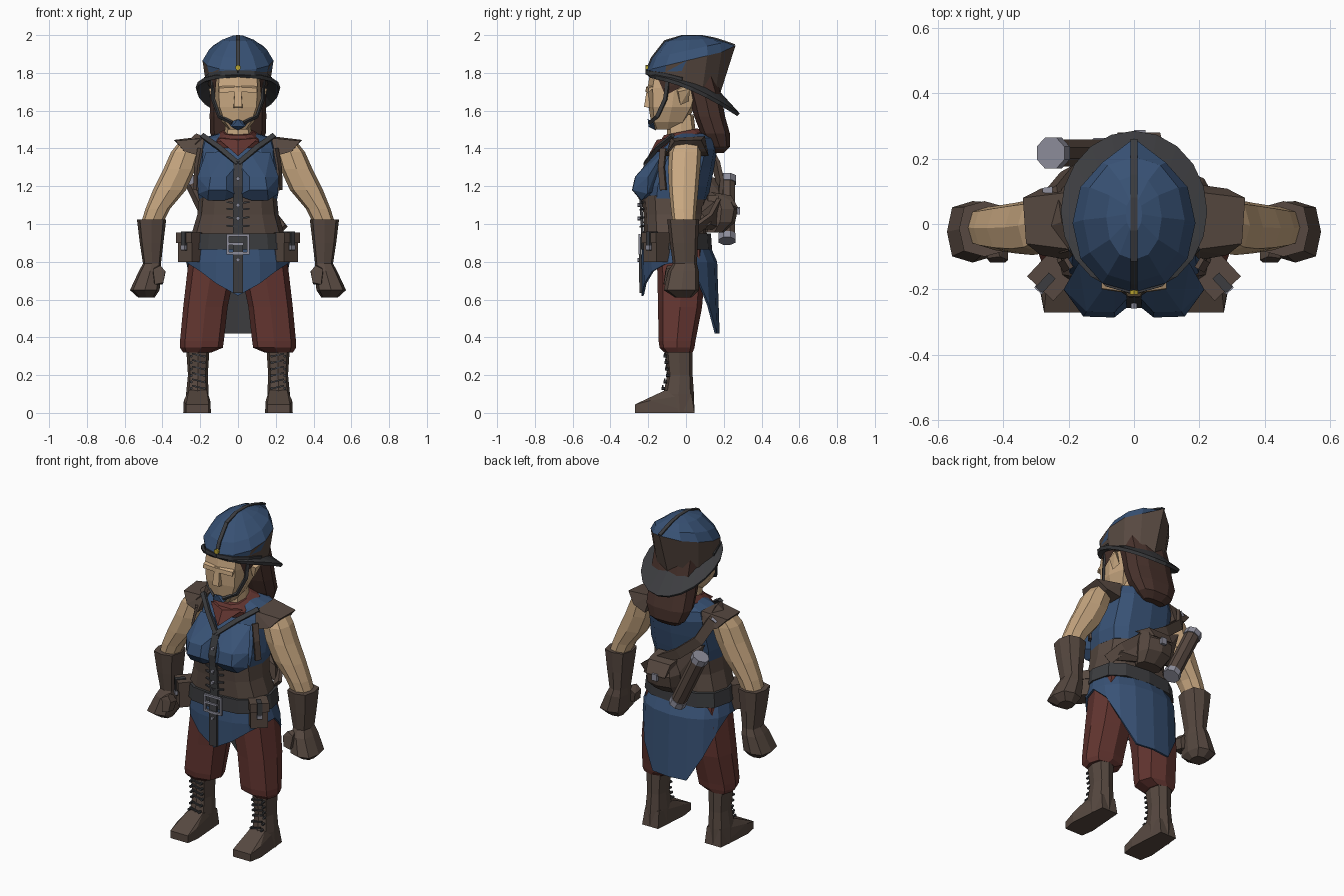
import bpy, bmesh
from math import sin, cos, pi
from mathutils import Vector as V


def mat(name, r, g, b):
    m = bpy.data.materials.new(name)
    m.diffuse_color = (r, g, b, 1)
    return m


BLUE = mat("blue_cloth", .04, .085, .18)
SKIN = mat("skin", .58, .39, .22)
BROWN = mat("brown_leather", .095, .066, .052)
RED = mat("red_cloth", .125, .036, .03)
DARK = mat("dark_trim", .045, .046, .05)
HAIR = mat("brown_hair", .065, .032, .025)
METAL = mat("metal", .27, .27, .33)
GOLD = mat("gold", .5, .38, .03)


def finish(name, bm, m, mirror=False, fix=True):
    if fix:
        bmesh.ops.recalc_face_normals(bm, faces=bm.faces)
    me = bpy.data.meshes.new(name)
    bm.to_mesh(me)
    bm.free()
    ob = bpy.data.objects.new(name, me)
    bpy.context.collection.objects.link(ob)
    me.materials.append(m)
    if mirror:
        ob.modifiers.new("mirror", 'MIRROR').use_mirror_merge = False
    return ob


def skin_rings(bm, rings, cap=True):
    vs = [[bm.verts.new(p) for p in r] for r in rings]
    n = len(vs[0])
    for a, b in zip(vs, vs[1:]):
        for i in range(n):
            j = (i + 1) % n
            bm.faces.new((a[i], a[j], b[j], b[i]))
    if cap:
        bm.faces.new(vs[0])
        bm.faces.new(vs[-1])


def oval(z, x0, x1, y0, y1, tilt=0, n=8, p=.75):
    cx, cy, rx, ry = (x0 + x1) / 2, (y0 + y1) / 2, (x1 - x0) / 2, (y1 - y0) / 2
    out = []
    for i in range(n):
        c, s = cos(2 * pi * i / n), sin(2 * pi * i / n)
        dx = rx * (abs(c) ** p) * (1 if c > 0 else -1)
        dy = ry * (abs(s) ** p) * (1 if s > 0 else -1)
        out.append((cx + dx, cy + dy, z + tilt * dy))
    return out


def loft(name, m, rings, n=8, p=.75, mirror=False):
    """Rings are (z, x0, x1, y0, y1[, tilt])."""
    bm = bmesh.new()
    skin_rings(bm, [oval(*r, n=n, p=p) for r in rings])
    return finish(name, bm, m, mirror)


def mid(rings):
    """Centred rings (z, half width, y0, y1[, tilt])."""
    return [(r[0], -r[1], r[1]) + tuple(r[2:]) for r in rings]


def hull(name, m, pts, mirror=False):
    bm = bmesh.new()
    for p in pts:
        bm.verts.new(p)
    bmesh.ops.convex_hull(bm, input=bm.verts)
    bmesh.ops.dissolve_limit(bm, angle_limit=.03, verts=bm.verts, edges=bm.edges)
    return finish(name, bm, m, mirror)


def box(name, m, x0, x1, y0, y1, z0, z1, mirror=False):
    return hull(name, m, [(x, y, z) for x in (x0, x1) for y in (y0, y1) for z in (z0, z1)], mirror)


def rod(name, m, a, b, r, n=8, mirror=False):
    a, b = V(a), V(b)
    q = (b - a).to_track_quat('Z', 'Y')
    bm = bmesh.new()
    skin_rings(bm, [[e + q @ V((r * cos(t), r * sin(t), 0)) for t in
                     [2 * pi * (i + .5) / n for i in range(n)]] for e in (a, b)])
    return finish(name, bm, m, mirror)


def ribbon(name, m, pts, w, th, center, mirror=False):
    """Flat strap along pts, facing away from center."""
    pts, rings = [V(p) for p in pts], []
    for i, p in enumerate(pts):
        t = (pts[min(i + 1, len(pts) - 1)] - pts[max(i - 1, 0)]).normalized()
        s = t.cross(p - V(center)).normalized()
        nrm = s.cross(t)
        rings.append([p + s * (w / 2 * a) + nrm * (th / 2 * b) for a, b in ((-1, -1), (1, -1), (1, 1), (-1, 1))])
    bm = bmesh.new()
    skin_rings(bm, rings)
    return finish(name, bm, m, mirror)


# Boots with laces
loft("boot_shaft", BROWN, [(0, .155, .28, -.11, .045), (.1, .155, .275, -.12, .042), (.2, .16, .265, -.1, .035),
                           (.35, .15, .275, -.115, .035)], mirror=True)
hull("boot_foot", BROWN, [(x, y, z) for y, z, a, b in ((-.27, 0, .155, .275), (-.27, .045, .155, .275), (-.19, 0, .143, .29),
     (-.19, .065, .147, .287), (-.11, .12, .165, .26), (.03, .1, .165, .26), (.045, 0, .16, .27)) for x in (a, b)], True)
for i in range(6):
    z = .13 + i * .034
    y = -.124 + .012 * min(i, 2) - .004 * max(i - 2, 0)
    rod("boot_lace", DARK, (.185, y, z), (.243, y, z + .014), .006, 4, True)
    for x in (.178, .248):
        rod("boot_eyelet", DARK, (x, y + .012, z), (x, y - .006, z), .008, 6, True)

# Trousers
loft("trouser_leg", RED, [(.87, .0, .25, -.16, .1), (.75, .015, .268, -.152, .1), (.56, .055, .29, -.148, .085),
                          (.38, .075, .307, -.145, .05), (.345, .08, .307, -.14, .045), (.32, .14, .29, -.115, .035)], mirror=True)

# Skirt with a short pointed front and a long tail
bm = bmesh.new()
front, back = [.62, .685, .75, .785, .8], [.42, .42, .57, .72, .8]
hem = []
for i, (x, y, z) in enumerate(oval(0, -.275, .275, -.235, .178, n=16, p=.9)):
    k = min((i - 12) % 16, (12 - i) % 16)
    k2 = min((i - 4) % 16, (4 - i) % 16)
    hem.append((x, y, front[k] if k <= 4 else back[k2]))
skin_rings(bm, [hem, oval(.8, -.275, .275, -.238, .165, n=16, p=.9), oval(.88, -.255, .255, -.23, .13, n=16, p=.9)], cap=False)
skirt = finish("skirt", bm, BLUE, fix=False)
skirt.data.materials.append(DARK)
sol = skirt.modifiers.new("thickness", 'SOLIDIFY')
sol.thickness, sol.material_offset = .012, 1

# Corset, belt and vest
loft("corset", BROWN, mid([(.87, .25, -.225, .12), (.95, .245, -.222, .11), (1.05, .215, -.225, .1),
                           (1.15, .205, -.235, .115)]), n=12)
loft("belt", DARK, mid([(.865, .268, -.24, .138), (.95, .258, -.238, .132)]), n=12)
loft("vest", BLUE, mid([(1.13, .207, -.225, .115), (1.2, .22, -.22, .13), (1.3, .212, -.19, .15), (1.4, .205, -.13, .165),
                        (1.455, .19, -.085, .15), (1.48, .1, -.06, .12)]), n=12)
hull("vest_bust", BLUE, [(0, -.205, 1.32), (0, -.238, 1.15), (.06, -.15, 1.385), (.17, -.12, 1.38), (.06, -.27, 1.25), (.145, -.268, 1.25),
     (.06, -.286, 1.18), (.155, -.283, 1.18), (.215, -.2, 1.25), (.212, -.205, 1.16), (.07, -.24, 1.125), (.16, -.235, 1.125), (0, -.1, 1.2)], True)
ribbon("neck_trim", DARK, [(0, -.215, 1.32), (.1, -.15, 1.405), (.19, -.07, 1.468)], .026, .02, (0, .1, 1.2), True)
ribbon("vest_placket", DARK, [(0, -.24, 1.13), (0, -.247, 1.2), (0, -.21, 1.32)], .045, .02, (0, 0, 1.2))
ribbon("front_placket", DARK, [(0, -.24, 1.14), (0, -.23, .95), (0, -.242, .86), (0, -.24, .635)], .052, .014, (0, 0, .95))
for z in (1.24, 1.1, 1.03, .81):
    rod("button", METAL, (0, -.23, z), (0, -.258, z), .011, 6)
for z in (.985, 1.03, 1.075, 1.11):
    ribbon("corset_lace", DARK, [(-.06, -.225, z + .006), (0, -.24, z), (.06, -.225, z + .006)], .009, .012, (0, 0, z))

# Belt buckle
for a, b in (((-.06, .94), (.06, .94)), ((-.06, .845), (.06, .845)), ((-.055, .845), (-.055, .94)),
             ((.055, .845), (.055, .94)), ((-.05, .895), (.03, .895))):
    rod("buckle_bar", METAL, (a[0], -.246, a[1]), (b[0], -.246, b[1]), .009, 4)

# Belt pouches, turned outwards
def turned(x, y, z):
    c, s = cos(.75), sin(.75)
    return (.25 + x * c - y * s, -.158 + x * s + y * c, z)


def pouch_part(name, m, x, y0, y1, z0, z1):
    hull(name, m, [turned(i, j, k) for i in (-x, x) for j in (y0, y1) for k in (z0, z1)], True)


pouch_part("pouch", BROWN, .05, -.045, .05, .8, .94)
pouch_part("pouch_flap", BROWN, .055, -.054, .05, .9, .955)
pouch_part("pouch_strap", DARK, .014, -.06, .0, .86, .96)
pouch_part("pouch_clasp", METAL, .016, -.064, -.05, .865, .885)

# Shoulders and arms
hull("shoulder_cap", BROWN, [(.175, -.08, 1.455), (.175, .1, 1.465), (.33, -.06, 1.44), (.34, .08, 1.445), (.2, -.11, 1.36),
                             (.2, .12, 1.36), (.285, -.095, 1.385), (.285, .108, 1.385)], True)
ribbon("armhole_trim", BROWN, [(.2, -.12, 1.4), (.218, -.13, 1.3), (.222, -.12, 1.18)], .035, .014, (0, 0, 1.25), True)
loft("arm", SKIN, [(1.43, .19, .315, -.07, .08), (1.38, .2, .355, -.09, .08), (1.29, .225, .395, -.095, .075),
                   (1.18, .275, .45, -.09, .065), (1.08, .36, .49, -.08, .055), (1.0, .4, .515, -.07, .05)], mirror=True)
loft("glove", BROWN, [(1.025, .38, .535, -.1, .07), (.9, .395, .52, -.085, .063), (.79, .408, .503, -.07, .058),
                      (.75, .405, .525, -.095, .068), (.65, .415, .572, -.118, .07), (.612, .44, .53, -.06, .03)], p=.65, mirror=True)
hull("thumb", BROWN, [(.41, -.1, .78), (.43, -.04, .78), (.385, -.11, .75), (.385, -.05, .74), (.395, -.118, .69),
                      (.44, -.118, .68), (.4, -.06, .68), (.45, -.05, .7), (.45, -.105, .76)], True)

# Neck, head and face
loft("neck", SKIN, mid([(1.42, .075, -.1, .06), (1.58, .065, -.1, .04)]))
loft("head", SKIN, mid([(1.5, .05, -.165, -.03), (1.54, .085, -.185, .0), (1.62, .12, -.198, .05), (1.72, .127, -.203, .08),
                        (1.84, .12, -.185, .1)]), p=.6)
hull("nose", SKIN, [(-.024, -.19, 1.615), (.024, -.19, 1.615), (-.022, -.222, 1.62), (.022, -.222, 1.62), (-.016, -.205, 1.73), (.016, -.205, 1.73)])
hull("brow", SKIN, [(.0, -.214, 1.7), (.0, -.212, 1.725), (.1, -.2, 1.695), (.1, -.197, 1.72), (.0, -.18, 1.74), (.1, -.15, 1.74)], True)
hull("ear", SKIN, [(.12, -.035, 1.65), (.12, .015, 1.65), (.15, -.04, 1.7), (.155, .02, 1.715), (.13, -.03, 1.63), (.12, 0, 1.73), (.12, -.05, 1.71)], True)

# Hair
loft("hair", HAIR, mid([(1.375, .07, .15, .2), (1.41, .115, .12, .235), (1.48, .147, .075, .235), (1.57, .15, .04, .21),
                        (1.68, .147, .012, .19), (1.79, .145, -.02, .16)]), n=10)
hull("side_hair", HAIR, [(.11, -.165, 1.81), (.148, -.1, 1.81), (.148, .02, 1.81), (.148, .02, 1.75), (.138, -.08, 1.73), (.122, -.11, 1.68), (.115, -.14, 1.75)], True)

# Neckerchief
loft("scarf", RED, mid([(1.43, .14, -.13, .11, .25), (1.46, .125, -.145, .1, .25), (1.488, .08, -.12, .065, .2)]), n=10)
hull("scarf_point", RED, [(-.11, -.11, 1.455), (.11, -.11, 1.455), (0, -.2, 1.36), (0, -.155, 1.445), (0, -.1, 1.37)])

# Cap: leather band, blue crown with a rear peak, dark ridge and brim
base = (1.745, .17, -.203, .18, -.3)
edge = (1.865, .188, -.208, .215, .24)
bands = [loft("cap_band", BROWN, mid([base, edge]), n=12, p=.95),
         loft("cap_crown", BLUE, mid([(1.81, .178, -.206, .19, .04), edge, (1.92, .155, -.18, .205, .22), (1.975, .085, -.11, .15, .06),
                                      (1.998, .025, -.02, .08, 0)]), n=12, p=.95)]
for ob in bands:
    for v in ob.data.vertices:
        if abs(v.co.x) < .001 and v.co.y > .21:
            v.co = (0, .262, 1.945)
ribbon("cap_ridge", DARK, [(0, -.21, 1.812), (0, -.182, 1.88), (0, -.112, 1.97), (0, -.02, 1.997), (0, .08, 1.997), (0, .15, 1.984),
                           (0, .208, 1.966), (0, .258, 1.948)], .022, .008, (0, .02, 1.7))
ribbon("cap_front_trim", DARK, [(0, -.21, 1.802), (.085, -.186, 1.8), (.15, -.113, 1.788), (.174, -.02, 1.765)], .022, .01, (0, 0, 1.8), True)
rod("cap_badge", GOLD, (0, -.2, 1.828), (0, -.215, 1.828), .015, 6)
bm = bmesh.new()
inner = [(x, y, 1.8 - .1 * max(0, (y + .2) / .38) ** 1.3) for x, y, z in oval(0, -.165, .165, -.2, .18, n=20, p=1)]
outer = [(x, y, 1.79 - .205 * max(0, (y + .21) / .495) ** 1.6) for x, y, z in oval(0, -.224, .224, -.208, .285, n=20, p=1)]
skin_rings(bm, [outer, inner], cap=False)
finish("cap_brim", bm, DARK, fix=False).modifiers.new("thickness", 'SOLIDIFY').thickness = .02

# Chin strap and guard
ribbon("chin_strap", DARK, [(.136, -.09, 1.8), (.132, -.11, 1.66), (.1, -.152, 1.57), (.03, -.192, 1.535)], .02, .012, (0, -.03, 1.68), True)
hull("chin_guard", BLUE, [(x, y, z) for x, y, z in ((-.05, -.17, 1.535), (.05, -.17, 1.535), (0, -.203, 1.555), (-.035, -.198, 1.515),
     (.035, -.198, 1.515), (0, -.16, 1.495), (0, -.14, 1.53))])

# Back bag, shoulder strap and tube case
hull("bag_wrap", BROWN, [(-.2, .1, 1.26), (-.19, .165, 1.24), (-.14, .15, 1.02), (.21, .07, .97), (.2, .13, 1.0), (.05, .19, 1.15), (.0, .2, .97), (.2, .08, 1.06)])
loft("back_bag", BROWN, [(.955, -.06, .1, .1, .2), (1.01, -.09, .12, .1, .26), (1.08, -.09, .12, .1, .275), (1.15, -.06, .1, .1, .24)])
hull("bag_flap", BROWN, [(-.07, .13, 1.17), (.1, .13, 1.17), (-.06, .24, 1.15), (.09, .24, 1.15), (-.05, .28, 1.08), (.08, .28, 1.08)])
box("bag_buckle", METAL, 0, .035, .27, .287, 1.05, 1.09)
ribbon("bag_strap", BROWN, [(-.2, -.08, 1.435), (-.235, .0, 1.452), (-.25, .1, 1.42), (-.2, .16, 1.31), (-.08, .185, 1.21), (.06, .18, 1.13),
                            (.19, .13, 1.03), (.235, .05, .97)], .06, .022, (0, 0, 1.2))
hull("strap_buckle", METAL, [(-.28, .08, 1.43), (-.25, .075, 1.45), (-.28, .11, 1.42), (-.25, .115, 1.44), (-.26, .09, 1.41)])
top, low = V((-.255, .217, 1.25)), V((-.09, .217, .91))
rod("tube_case", BROWN, top.lerp(low, .02), top.lerp(low, .98), .045)
rod("tube_cap_top", METAL, top, top.lerp(low, .1), .051)
rod("tube_cap_bottom", METAL, top.lerp(low, .9), low, .05)
